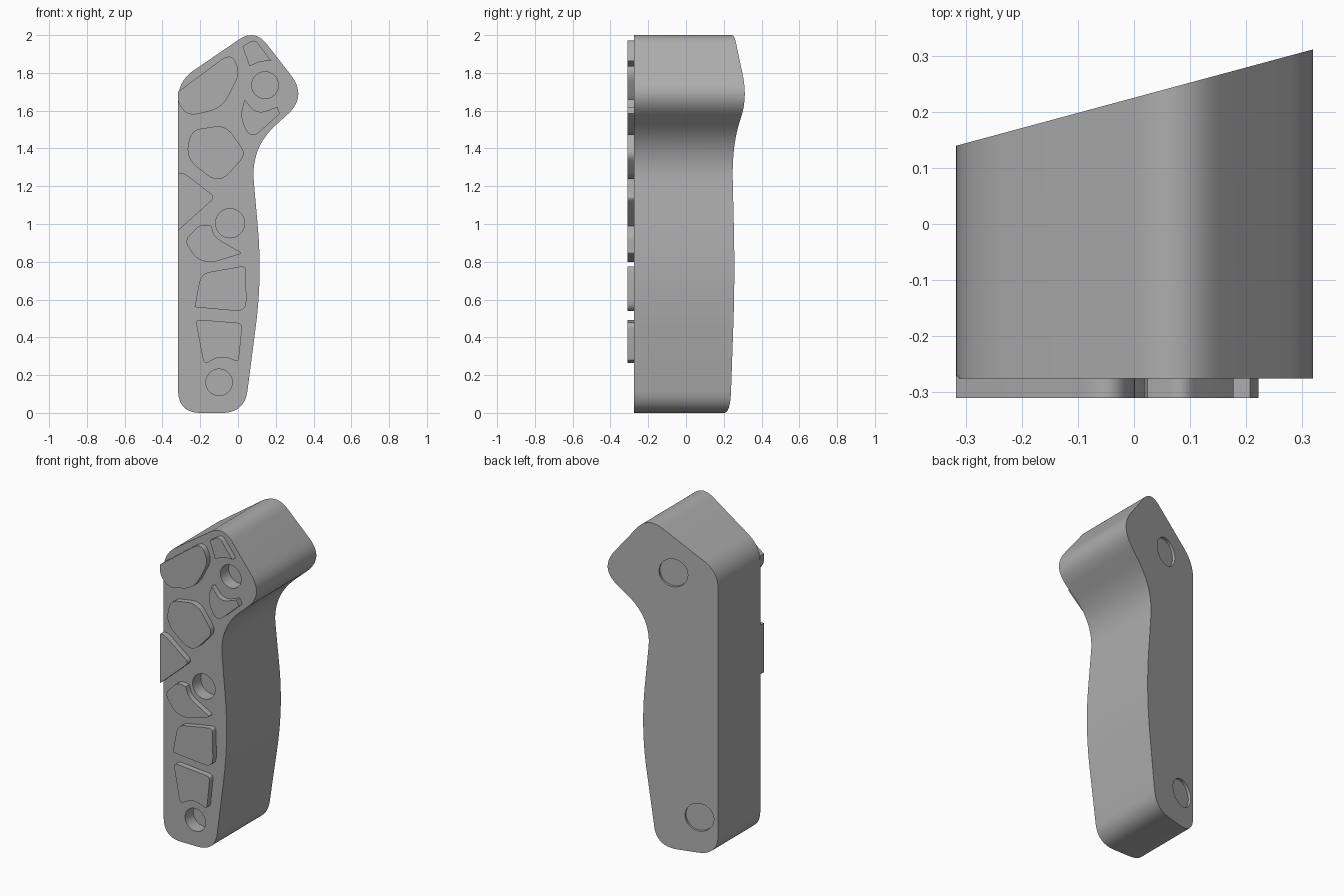
import bpy, bmesh, math
from mathutils import Vector, Matrix

cube = bpy.data.objects.get("Cube")
if cube:
    bpy.data.objects.remove(cube, do_unlink=True)

grey = bpy.data.materials.new("plain_grey")
grey.use_nodes = True
grey.diffuse_color = (0.42, 0.42, 0.42, 1)
grey.node_tree.nodes["Principled BSDF"].inputs["Base Color"].default_value = (0.42, 0.42, 0.42, 1)

FRONT = -0.275
PAD_FRONT = -0.31
SLOPE = 0.27          # the back face slants across the width


def back_y(x):
    return 0.225 + SLOPE * x


def rounded(corners, steps):
    """Outline from (x, z, cut) corners, each cut back and rounded off."""
    out = []
    n = len(corners)
    for i, (x, z, cut) in enumerate(corners):
        p = Vector((x, z))
        if cut == 0:
            out.append(p)
            continue
        ends = []
        for q in (corners[i - 1], corners[(i + 1) % n]):
            d = Vector(q[:2]) - p
            ends.append(p + d.normalized() * min(cut, d.length * 0.5))
        for k in range(steps + 1):
            t = k / steps
            out.append(ends[0] * (1 - t) ** 2 + p * 2 * t * (1 - t) + ends[1] * t * t)
    return out


def finish(name, bm):
    bmesh.ops.recalc_face_normals(bm, faces=bm.faces)
    mesh = bpy.data.meshes.new(name)
    bm.to_mesh(mesh)
    bm.free()
    mesh.materials.append(grey)
    obj = bpy.data.objects.new(name, mesh)
    bpy.context.collection.objects.link(obj)
    return obj


def prism(name, corners, y_front, y_back, steps=6):
    """Extrude a rounded outline in depth; y_back is a function of x."""
    bm = bmesh.new()
    pts = rounded(corners, steps)
    a = [bm.verts.new((p.x, y_front, p.y)) for p in pts]
    b = [bm.verts.new((p.x, y_back(p.x), p.y)) for p in pts]
    bm.faces.new(a)
    bm.faces.new(b[::-1])
    for i in range(len(pts)):
        bm.faces.new((a[i - 1], b[i - 1], b[i], a[i]))
    return finish(name, bm)


def smooth(obj):
    bpy.ops.object.select_all(action='DESELECT')
    obj.select_set(True)
    bpy.context.view_layer.objects.active = obj
    bpy.ops.object.shade_smooth_by_angle(angle=math.radians(30))


def pocket(body, x, y, z, radius, depth, turn=0.0):
    """Sink a blind round pocket of the given depth into the body."""
    bm = bmesh.new()
    place = (Matrix.Translation((x, y, z)) @ Matrix.Rotation(turn, 4, 'Z')
             @ Matrix.Rotation(math.pi / 2, 4, 'X'))
    bmesh.ops.create_cone(bm, cap_ends=True, segments=48, radius1=radius,
                          radius2=radius, depth=depth * 2, matrix=place)
    cutter = finish("pocket_cutter", bm)
    cutter.hide_render = True
    mod = body.modifiers.new("pocket", 'BOOLEAN')
    mod.operation = 'DIFFERENCE'
    mod.solver = 'EXACT'
    mod.object = cutter
    bpy.context.view_layer.objects.active = body
    bpy.ops.object.modifier_apply(modifier=mod.name)
    bpy.data.objects.remove(cutter, do_unlink=True)


# Grip body
body = prism("grip_body", [
    (-0.317, 0.0, 0.12), (0.035, 0.0, 0.12), (0.128, 0.72, 0.26),
    (0.068, 1.405, 0.18), (0.368, 1.675, 0.145), (0.089, 2.034, 0.105),
    (-0.317, 1.757, 0.1)], FRONT, back_y, steps=14)

# Front pockets
for x, z, r in ((0.143, 1.735, 0.071), (-0.042, 1.004, 0.077), (-0.1, 0.162, 0.07)):
    pocket(body, x, FRONT, z, r, 0.08)

# Shallow back recesses, square to the slanted face
for x, z in ((-0.06, 1.71), (-0.21, 0.22)):
    pocket(body, x, back_y(x), z, 0.086, 0.016, math.atan(SLOPE))
smooth(body)

# Raised grip pads on the front
pads = {
    "upper_pad": [(-0.317, 1.70, 0), (-0.035, 1.91, 0.07), (0.012, 1.8, 0.05),
                  (-0.085, 1.61, 0.08), (-0.265, 1.572, 0.05), (-0.317, 1.64, 0.02)],
    "chest_pad": [(-0.246, 1.497, 0.05), (-0.066, 1.525, 0.06), (0.045, 1.37, 0.05),
                  (-0.1, 1.21, 0.08), (-0.28, 1.35, 0.08)],
    "edge_pad": [(-0.317, 1.27, 0), (-0.285, 1.27, 0.04), (-0.12, 1.142, 0.03),
                 (-0.317, 0.965, 0)],
    "middle_pad": [(-0.2, 1.0, 0.04), (-0.14, 0.99, 0), (-0.125, 0.93, 0.05),
                   (0.025, 0.845, 0.02), (-0.14, 0.795, 0.03), (-0.215, 0.81, 0.04),
                   (-0.285, 0.91, 0.04)],
    "lower_pad": [(-0.23, 0.56, 0), (-0.196, 0.738, 0.05), (0.042, 0.78, 0.03),
                  (0.045, 0.535, 0.06)],
    "bottom_pad": [(-0.226, 0.495, 0.03), (0.024, 0.475, 0.03), (0.003, 0.27, 0.02),
                   (-0.09, 0.305, 0.06), (-0.18, 0.255, 0.03)],
    "small_top_pad": [(0.024, 1.94, 0), (0.088, 1.98, 0.03), (0.177, 1.862, 0),
                      (0.12, 1.862, 0.03), (0.06, 1.835, 0)],
    "small_side_pad": [(0.035, 1.658, 0), (0.1, 1.58, 0.07), (0.207, 1.62, 0),
                       (0.222, 1.585, 0), (0.09, 1.465, 0.04), (0.05, 1.48, 0.03),
                       (0.01, 1.57, 0.05)],
}
for name, corners in pads.items():
    smooth(prism(name, corners, PAD_FRONT, lambda x: FRONT + 0.004))
